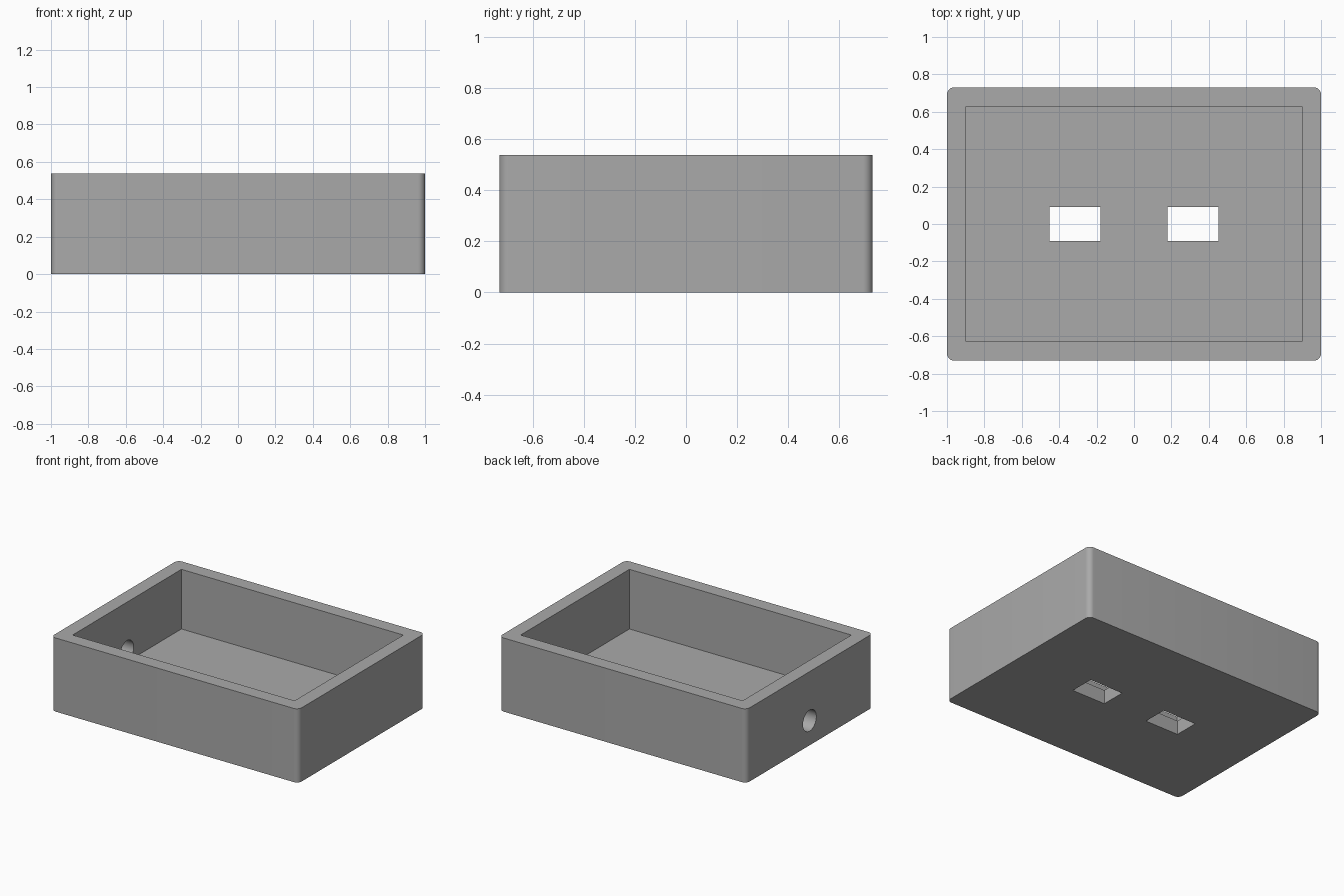
import bpy
import bmesh
from math import pi, radians
from mathutils import Matrix

default = bpy.data.objects.get("Cube")
if default:
    bpy.data.objects.remove(default, do_unlink=True)

MM = 2 / 78                      # one design unit of the enclosure
WIDTH, DEPTH, HEIGHT = 78 * MM, 57 * MM, 21 * MM
WALL = 4 * MM
CORNER = 1.5 * MM
HOLE_RADIUS = 3 * MM
SLOT_X, SLOT_W, SLOT_D = 12.3 * MM, 10.6 * MM, 7.1 * MM

grey = bpy.data.materials.new("plain_grey")
grey.use_nodes = True
colour = (0.4, 0.4, 0.4, 1)
grey.diffuse_color = colour
grey.node_tree.nodes["Principled BSDF"].inputs["Base Color"].default_value = colour


def finish(name, bm):
    mesh = bpy.data.meshes.new(name)
    bm.to_mesh(mesh)
    bm.free()
    mesh.materials.append(grey)
    obj = bpy.data.objects.new(name, mesh)
    bpy.context.collection.objects.link(obj)
    return obj


def box(name, size, centre, corner=0):
    """Box whose upright edges are optionally rounded."""
    bm = bmesh.new()
    bmesh.ops.create_cube(bm, size=1, matrix=Matrix.Translation(centre) @ Matrix.Diagonal((*size, 1)))
    if corner:
        upright = [e for e in bm.edges if abs(e.verts[0].co.z - e.verts[1].co.z) > size[2] / 2]
        bmesh.ops.bevel(bm, geom=upright, offset=corner, segments=8, profile=0.5, affect='EDGES')
    return finish(name, bm)


def rod_x(name, radius, length, centre):
    """Cylinder lying along x."""
    bm = bmesh.new()
    bmesh.ops.create_cone(bm, cap_ends=True, segments=48, radius1=radius, radius2=radius, depth=length,
                          matrix=Matrix.Translation(centre) @ Matrix.Rotation(pi / 2, 4, 'Y'))
    return finish(name, bm)


# Open tray with rounded upright corners
tray = box("enclosure_tray", (WIDTH, DEPTH, HEIGHT), (0, 0, HEIGHT / 2), CORNER)

# Square-cornered cavity, open at the top
cutters = [box("cavity_cutter", (WIDTH - 2 * WALL, DEPTH - 2 * WALL, HEIGHT), (0, 0, WALL + HEIGHT / 2))]

# Pair of slots through the floor
for side, sign in (("left", 1), ("right", -1)):
    cutters.append(box(side + "_slot_cutter", (SLOT_W, SLOT_D, WALL * 3), (sign * SLOT_X, 0, WALL / 2)))

# Round cable hole through the right wall, resting on the floor level
cutters.append(rod_x("cable_hole_cutter", HOLE_RADIUS, WALL * 1.8,
                     (-WIDTH / 2 + WALL / 2, 0, WALL + HOLE_RADIUS + 0.001)))

# Cut the openings, then discard the cutters
bpy.context.view_layer.objects.active = tray
for cutter in cutters:
    cut = tray.modifiers.new(cutter.name, 'BOOLEAN')
    cut.operation, cut.solver, cut.object = 'DIFFERENCE', 'EXACT', cutter
    bpy.ops.object.modifier_apply(modifier=cut.name)
    bpy.data.objects.remove(cutter, do_unlink=True)

bpy.ops.object.select_all(action='DESELECT')
tray.select_set(True)
bpy.ops.object.shade_smooth_by_angle(angle=radians(30))
